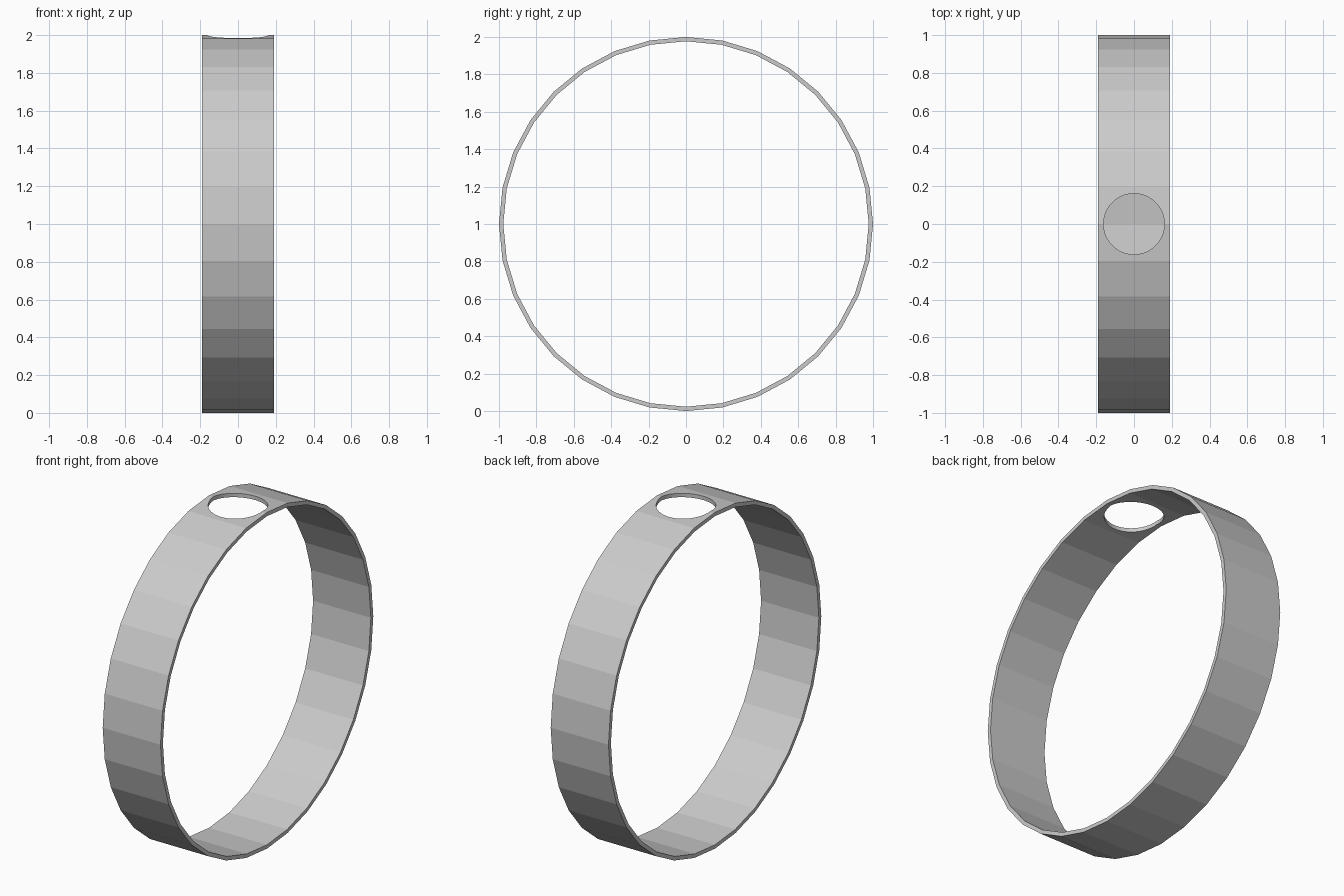
import bpy, bmesh
from math import sin, cos, tau

if "Cube" in bpy.data.objects:
    bpy.data.objects.remove(bpy.data.objects["Cube"])

SIDES, R_OUT, R_IN, HALF_W = 32, 1.0, 0.977, 0.19

# Flat-faced band: rectangular section swept around the x axis
bm = bmesh.new()
section = [(-HALF_W, R_OUT), (HALF_W, R_OUT), (HALF_W, R_IN), (-HALF_W, R_IN)]
rings = []
for i in range(SIDES):
    a = tau * i / SIDES
    rings.append([bm.verts.new((x, r * sin(a), 1 + r * cos(a))) for x, r in section])
for i in range(SIDES):
    p, q = rings[i], rings[(i + 1) % SIDES]
    for j in range(4):
        k = (j + 1) % 4
        bm.faces.new((p[j], p[k], q[k], q[j]))
bmesh.ops.recalc_face_normals(bm, faces=bm.faces)
mesh = bpy.data.meshes.new("band")
bm.to_mesh(mesh)
bm.free()
band = bpy.data.objects.new("band", mesh)
bpy.context.collection.objects.link(band)

# Round hole through the top of the band
bpy.ops.mesh.primitive_cylinder_add(vertices=64, radius=0.161, depth=0.4, location=(0, 0, 2))
cutter = bpy.context.object
cutter.name = "hole_cutter"
cutter.hide_render = True
mod = band.modifiers.new("hole", 'BOOLEAN')
mod.operation = 'DIFFERENCE'
mod.solver = 'EXACT'
mod.object = cutter
bpy.context.view_layer.objects.active = band
bpy.ops.object.modifier_apply(modifier=mod.name)
bpy.data.objects.remove(cutter)
